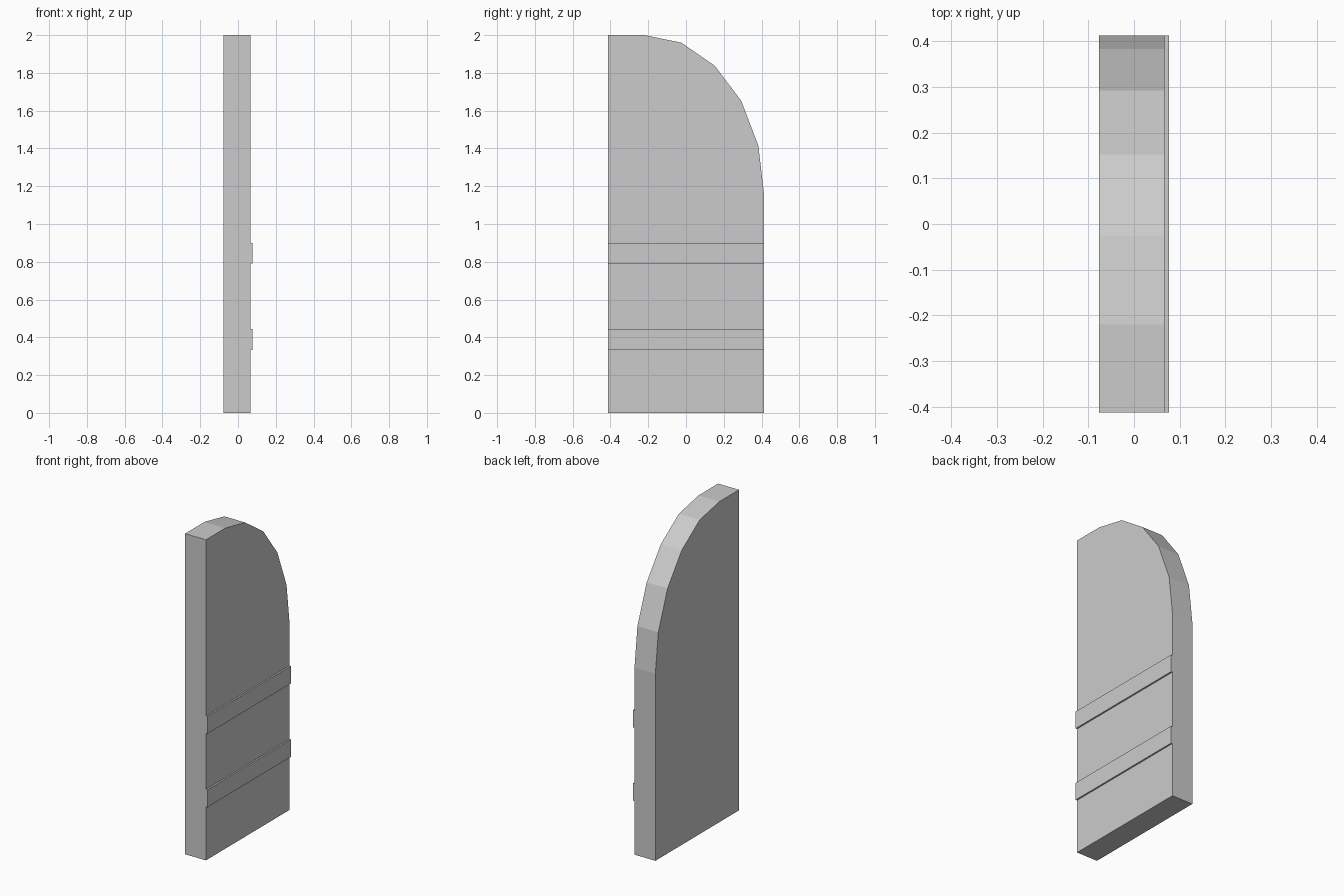
import bpy, bmesh

if "Cube" in bpy.data.objects:
    bpy.data.objects.remove(bpy.data.objects["Cube"])

HALF_Y = 0.412
BACK_X, FACE_X, BAND_X = -0.077, 0.067, 0.077


def extrude_profile(name, profile, x0, x1):
    """Extrude a closed (y, z) outline along x."""
    bm = bmesh.new()
    face = bm.faces.new([bm.verts.new((x0, y, z)) for y, z in profile])
    ext = bmesh.ops.extrude_face_region(bm, geom=[face])
    moved = [v for v in ext["geom"] if isinstance(v, bmesh.types.BMVert)]
    bmesh.ops.translate(bm, verts=moved, vec=(x1 - x0, 0, 0))
    # closed prism: make sure both caps exist
    bmesh.ops.holes_fill(bm, edges=bm.edges[:], sides=0)
    bmesh.ops.recalc_face_normals(bm, faces=bm.faces[:])
    mesh = bpy.data.meshes.new(name)
    bm.to_mesh(mesh)
    bm.free()
    obj = bpy.data.objects.new(name, mesh)
    bpy.context.collection.objects.link(obj)
    return obj


# Board with one rounded upper corner
panel = [(-HALF_Y, 0), (HALF_Y, 0), (HALF_Y, 1.167), (0.383, 1.415),
         (0.292, 1.653), (0.152, 1.838), (-0.025, 1.96), (-0.22, 2.0),
         (-HALF_Y, 2.0)]
extrude_profile("door_panel", panel, BACK_X, FACE_X)

# Two raised straps across the face
for name, z0, z1 in (("lower_strap", 0.334, 0.443), ("upper_strap", 0.792, 0.90)):
    strap = [(-HALF_Y, z0), (HALF_Y, z0), (HALF_Y, z1), (-HALF_Y, z1)]
    extrude_profile(name, strap, FACE_X, BAND_X)
